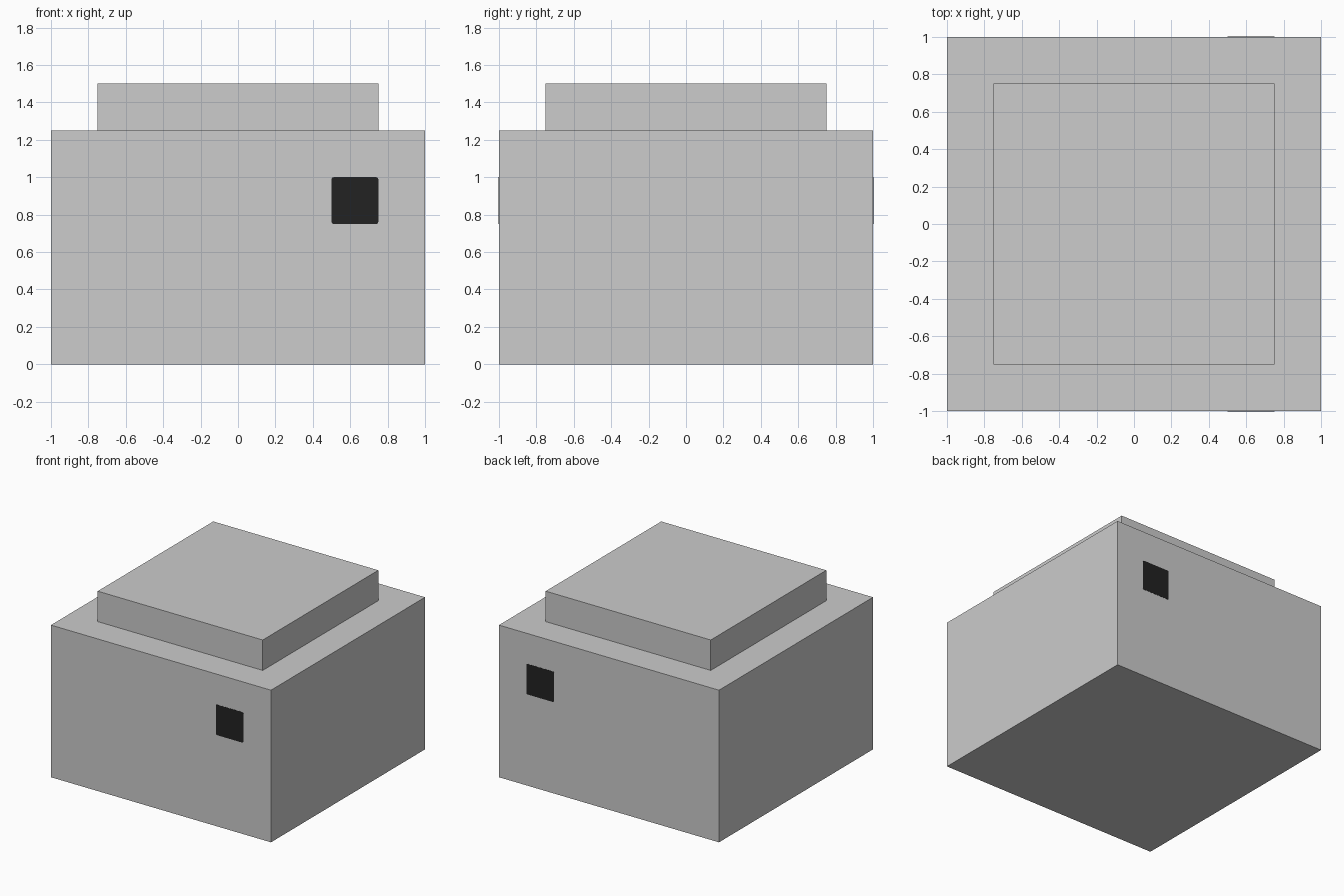
import bpy, bmesh
from mathutils import Matrix, Vector

if "Cube" in bpy.data.objects:
    bpy.data.objects.remove(bpy.data.objects["Cube"])


def material(name, value):
    m = bpy.data.materials.new(name)
    m.diffuse_color = (value, value, value, 1)
    m.use_nodes = True
    m.node_tree.nodes["Principled BSDF"].inputs["Base Color"].default_value = m.diffuse_color
    return m


grey = material("light grey", 0.604)
black = material("near black", 0.016)


def box(name, size, centre, mat, corner=0.0):
    """Box with optional softened corners along its y edges."""
    mesh = bpy.data.meshes.new(name)
    bm = bmesh.new()
    bmesh.ops.create_cube(bm, size=1, matrix=Matrix.Translation(centre) @ Matrix.Diagonal((*size, 1)))
    if corner:
        edges = [e for e in bm.edges
                 if abs((e.verts[0].co - e.verts[1].co).normalized().y) > 0.9]
        bmesh.ops.bevel(bm, geom=edges, offset=corner, segments=2, profile=0.5, affect='EDGES')
    bm.to_mesh(mesh)
    bm.free()
    mesh.materials.append(mat)
    obj = bpy.data.objects.new(name, mesh)
    bpy.context.collection.objects.link(obj)
    return obj


# Main block and the stepped cap on top
box("body", (2, 2, 1.25), Vector((0, 0, 0.625)), grey)
box("cap", (1.5, 1.5, 0.25), Vector((0, 0, 1.375)), grey)

# Dark square panel on the front and the back, both on the +x side
for label, side in (("front", -1), ("back", 1)):
    box(label + "_panel", (0.25, 0.004, 0.25), Vector((0.625, side * 0.9995, 0.875)), black, 0.01)
